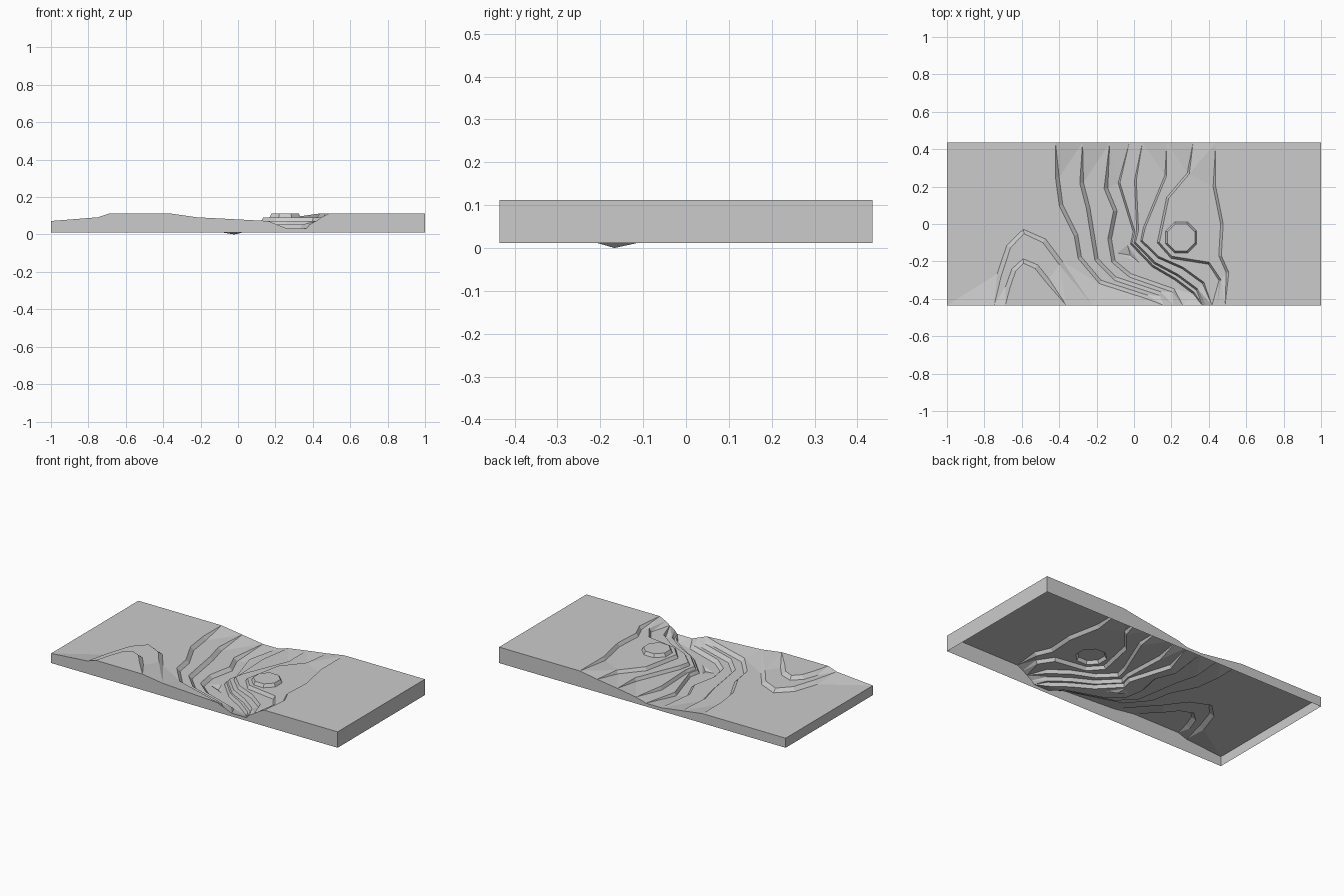
import bpy, bmesh, math
from mathutils import Vector
from mathutils.geometry import delaunay_2d_cdt

if "Cube" in bpy.data.objects:
    bpy.data.objects.remove(bpy.data.objects["Cube"])

HX, HY = 1.0, 0.435          # half sizes of the slab
FLOOR, STEP = 0.012, 0.02    # valley floor and terrace height
SKIRT_Z = 0.0115

# Key contour paths; the higher terrace lies to the left of the walking direction
west_top = [(.17, -HY), (.07, -.39), (-.18, -.31), (-.29, -.18),
            (-.31, -.06), (-.39, .1), (-.41, .25), (-.41, HY)]
west_foot = [(.27, -HY), (.21, -.355), (-.02, -.275), (-.11, -.2),
             (-.13, -.08), (-.1, .07), (-.15, .19), (-.12, HY)]
east_foot = [(-.03, HY), (-.08, .22), (0, -.04), (-.015, -.105),
             (.1, -.225), (.22, -.295), (.32, -.37), (.36, -HY)]
east_mid = [(.17, HY), (.17, .26), (.055, -.02), (.04, -.09),
            (.13, -.178), (.26, -.235), (.37, -.315), (.412, -HY)]
east_shelf = [(.31, HY), (.29, .27), (.18, .14), (.13, -.1),
              (.2, -.178), (.4, -.21), (.46, -.3), (.44, -HY)]
east_top = [(.43, HY), (.43, .2), (.47, 0), (.46, -.17), (.5, -.26), (.48, -HY)]
mound = [(-.21, -HY), (-.39, -.21), (-.48, -.09), (-.59, -.04),
         (-.67, -.12), (-.72, -.27), (-.76, -HY)]

pts, zs, edges = [], [], []


def add_path(points, level, closed=False):
    start, n = len(pts), len(points)
    pts.extend(Vector(p) for p in points)
    zs.extend([FLOOR + STEP * level] * n)
    edges.extend((start + i, start + (i + 1) % n) for i in range(n if closed else n - 1))


def blend(p, q, t):
    return [tuple(Vector(a).lerp(Vector(b), t)) for a, b in zip(p, q)]


def offset(path, d):
    """Shift an open path to its left; the ends slide along the slab border."""
    out = []
    last = len(path) - 1
    for i, p in enumerate(path):
        t = (Vector(path[min(i + 1, last)]) - Vector(path[max(i - 1, 0)])).normalized()
        if i in (0, last):
            out.append((p[0] - math.copysign(d, t.y), p[1]))
        else:
            out.append((p[0] - t.y * d, p[1] + t.x * d))
    return out


def slope(path, level, w):
    add_path(offset(path, w), level)
    add_path(offset(path, -w), level - 1)


def ring(cx, cy, r, n):
    return [(cx + r * math.cos(math.tau * (k + .5) / n),
             cy + r * math.sin(math.tau * (k + .5) / n)) for k in range(n)]


# Gentle west bank
for k in range(3):
    slope(blend(west_foot, west_top, k / 2), k + 1, .01)

# Steep east bank
slope(east_foot, 1, .005)
slope(blend(east_foot, east_mid, .35), 2, .005)
slope(east_mid, 3, .005)
slope(east_shelf, 4, .006)
slope(east_top, 5, .007)

# Two-step mound on the west plateau
slope(mound, 4, .012)
slope([(-.525 + .636 * (x + .485), -HY + .6 * (y + HY)) for x, y in mound], 5, .012)

# Round knoll on the east shelf
for r, level in ((.079, 5), (.09, 4)):
    add_path(ring(.252, -.072, r, 8), level, True)

# Pointed pit in the valley floor
add_path([(-.09, -.155), (.03, -.208), (-.035, -.112)], 0, True)
add_path([(-.02, -.167)], -FLOOR / STEP)

# Slab corners
for x, level in ((-HX, 3), (HX, 5)):
    for y in (-HY, HY):
        add_path([(x, y)], level)

co, _, tris, orig, _, _ = delaunay_2d_cdt(pts, edges, [], 0, 1e-5)

bm = bmesh.new()
verts = []
for c, o in zip(co, orig):
    k = o[0] if o else min(range(len(pts)), key=lambda i: (pts[i] - c).length)
    verts.append(bm.verts.new((c.x, c.y, zs[k])))
for f in tris:
    a, b, c = (co[i] for i in f)
    if abs((b - a).cross(c - a)) > 1e-8:
        bm.faces.new([verts[i] for i in f])
bm.normal_update()
for f in bm.faces:
    if f.normal.z < 0:
        f.normal_flip()

# Side skirt, open underneath
low = {}
for e in [e for e in bm.edges if e.is_boundary]:
    loop = e.link_loops[0]
    a, b = loop.vert, loop.link_loop_next.vert
    for v in (a, b):
        if v not in low:
            low[v] = bm.verts.new((v.co.x, v.co.y, SKIRT_Z))
    bm.faces.new((b, a, low[a], low[b]))

mesh = bpy.data.meshes.new("terraced_terrain")
bm.to_mesh(mesh)
bm.free()
mat = bpy.data.materials.new("stone_grey")
mat.diffuse_color = (0.6, 0.6, 0.6, 1)
mat.use_nodes = True
mat.node_tree.nodes["Principled BSDF"].inputs["Base Color"].default_value = mat.diffuse_color
mesh.materials.append(mat)
bpy.context.collection.objects.link(bpy.data.objects.new("terraced_terrain", mesh))
